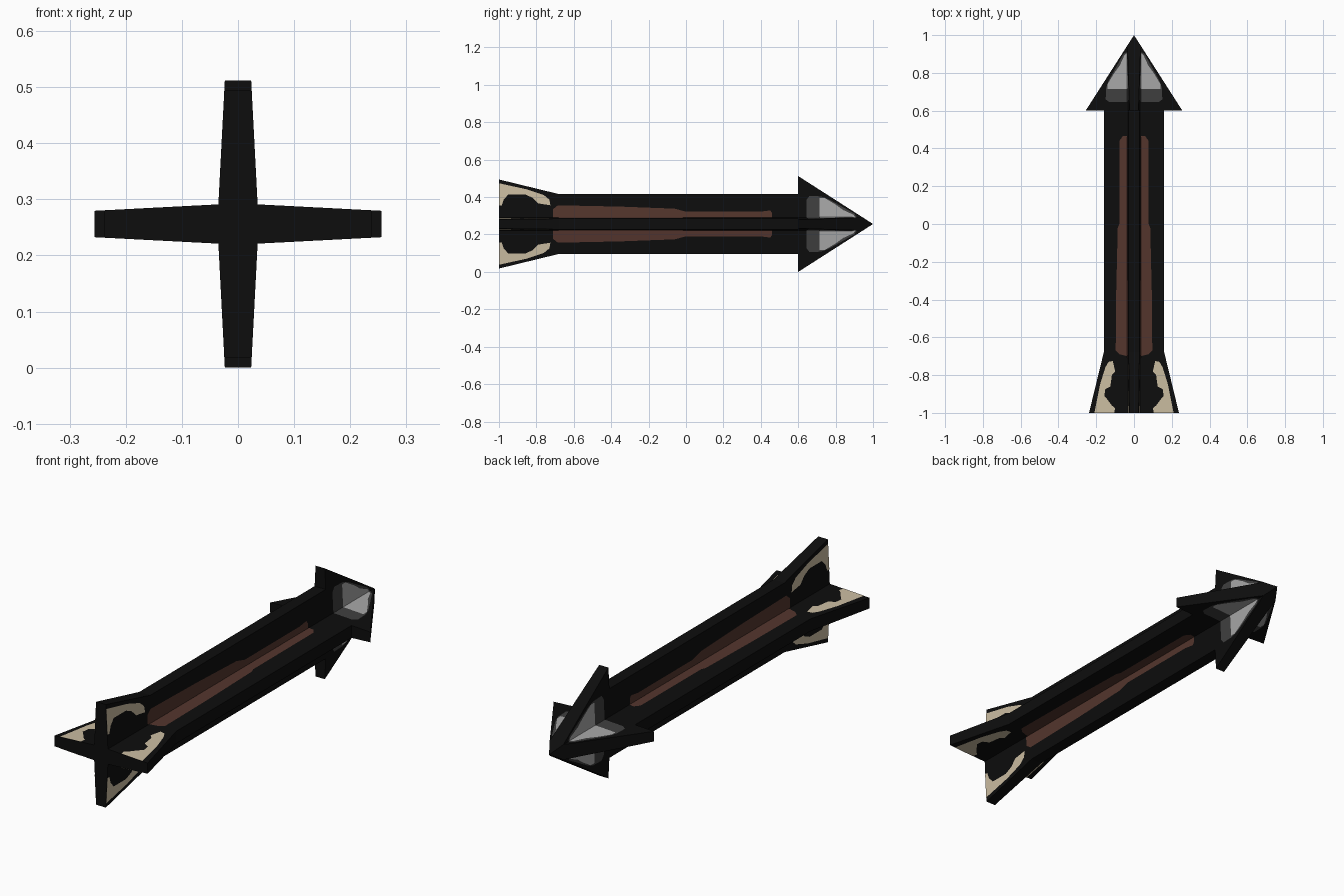
import bpy, bmesh, math
from mathutils import Vector

if "Cube" in bpy.data.objects:
    bpy.data.objects.remove(bpy.data.objects["Cube"])

CZ = 0.256      # height of the arrow axis
CORE = 0.035    # half width of the square core
TIP = 0.0235    # half thickness of a blade at full radius
RMAX = 0.256


def material(name, rgb):
    m = bpy.data.materials.new(name)
    m.diffuse_color = (*rgb, 1)
    m.use_nodes = True
    m.node_tree.nodes["Principled BSDF"].inputs["Base Color"].default_value = m.diffuse_color
    return m


black = material("black", (0.004, 0.004, 0.004))
brown = material("brown", (0.088, 0.036, 0.026))
tan = material("tan", (0.60, 0.51, 0.36))
light_grey = material("light grey", (0.39, 0.39, 0.39))
dark_grey = material("dark grey", (0.05, 0.05, 0.05))


def half_thickness(r):
    return CORE + (TIP - CORE) * (r - CORE) / (RMAX - CORE)


def place(k, r, h, y):
    # point on blade k (quarter turns about the axis), r outward, h sideways
    a = k * math.pi / 2
    c, s = round(math.cos(a)), round(math.sin(a))
    return Vector((c * r - s * h, y, CZ + s * r + c * h))


def finish(bm, name, mat):
    me = bpy.data.meshes.new(name)
    bm.to_mesh(me)
    bm.free()
    me.materials.append(mat)
    ob = bpy.data.objects.new(name, me)
    bpy.context.collection.objects.link(ob)


# Arrow body: cross-shaped section lofted along y
bm = bmesh.new()
rings = []
y_square = 1 - 0.4 * CORE / RMAX
for y, r in [(-1, 0.238), (-0.68, 0.16), (0.6, 0.16), (0.6, RMAX), (y_square, CORE)]:
    t = half_thickness(r)
    ring = []
    for k in range(4):
        for rr, h in [(r, -t), (r, t), (CORE, CORE)]:
            ring.append(bm.verts.new(place(k, rr, h, y)))
    rings.append(ring)
for a, b in zip(rings, rings[1:]):
    for i in range(12):
        j = (i + 1) % 12
        bm.faces.new((a[i], a[j], b[j], b[i]))
bm.faces.new(rings[0])
apex = bm.verts.new((0, 1, CZ))
for i in range(12):
    bm.faces.new((rings[-1][i], rings[-1][(i + 1) % 12], apex))
bmesh.ops.remove_doubles(bm, verts=bm.verts, dist=1e-5)
bmesh.ops.dissolve_degenerate(bm, edges=bm.edges, dist=1e-5)
bmesh.ops.recalc_face_normals(bm, faces=bm.faces)
finish(bm, "arrow_body", black)


# Painted panels on both sides of every blade; outlines are (y, radius)
def panels(name, mat, outline_flat, outline_upright, lift):
    bm = bmesh.new()
    for k in range(4):
        outline = outline_upright if k % 2 else outline_flat
        for side in (-1, 1):
            vs = [bm.verts.new(place(k, r, side * (half_thickness(r) + lift), y))
                  for y, r in outline]
            f = bm.faces.new(vs)
            f.normal_update()
            if f.normal.dot(place(k, 0, side, 0) - Vector((0, 0, CZ))) < 0:
                f.normal_flip()
    bmesh.ops.triangulate(bm, faces=bm.faces)
    finish(bm, name, mat)


IN = CORE + 0.001

# Shaft stripes
panels("shaft_stripes", brown,
       [(-0.70, IN), (-0.69, 0.075), (-0.67, 0.097), (-0.35, 0.094), (-0.02, 0.086),
        (0.0, 0.078), (0.44, 0.077), (0.465, 0.06), (0.465, IN)],
       [(-0.71, IN), (-0.71, 0.08), (-0.685, 0.1), (-0.35, 0.093), (-0.06, 0.082),
        (0.0, 0.066), (0.40, 0.066), (0.45, 0.073), (0.46, 0.06), (0.46, IN)], 0.001)

# Tail feathers
feather = [(-1, 0.21), (-0.85, 0.18), (-0.76, 0.152), (-0.73, 0.135), (-0.725, 0.112),
           (-0.78, 0.10), (-0.80, 0.117), (-0.86, 0.125), (-0.875, 0.152),
           (-0.91, 0.157), (-0.93, 0.14), (-0.96, 0.118), (-0.975, 0.10), (-1, 0.105)]
feather_up = [(-1, 0.218), (-0.85, 0.185), (-0.76, 0.155), (-0.73, 0.13), (-0.725, 0.10),
              (-0.79, 0.11), (-0.82, 0.14), (-0.86, 0.158), (-0.95, 0.158),
              (-0.975, 0.13), (-0.985, 0.10), (-1, 0.10)]
panels("tail_feathers", tan, feather, feather_up, 0.001)

# Arrowhead: dark rim with a lighter plate on top
rim = [(0.645, IN), (0.645, 0.13), (0.66, 0.15), (0.72, 0.148), (0.76, 0.134),
       (0.90, 0.056), (0.912, IN)]
plate = [(0.715, IN), (0.715, 0.14), (0.74, 0.14), (0.80, 0.104), (0.84, 0.075),
         (0.895, 0.05), (0.905, IN)]
panels("head_rim", dark_grey, rim, rim, 0.001)
panels("head_plate", light_grey, plate, plate, 0.002)
